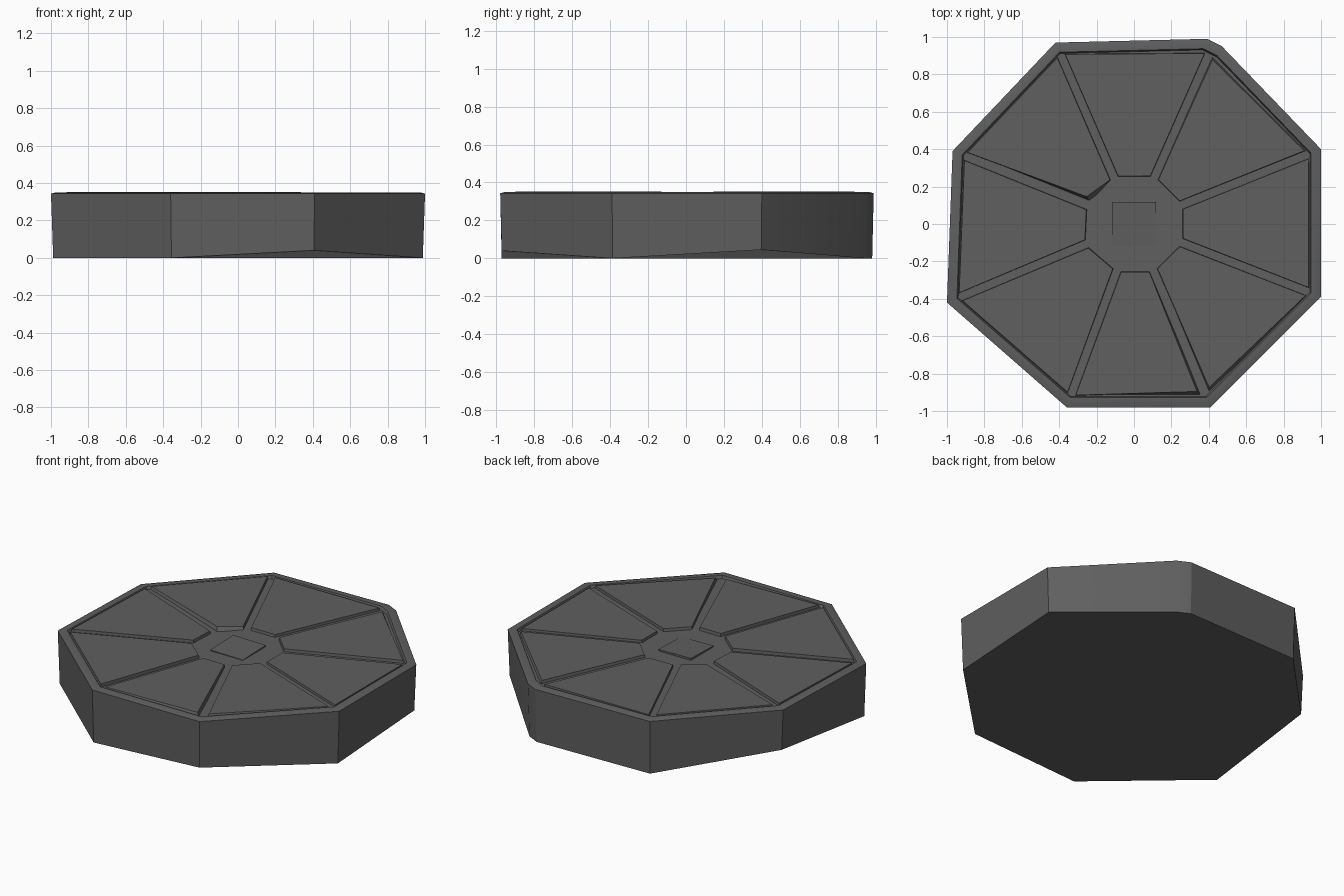
import bpy, bmesh, math
from mathutils import Vector

cube = bpy.data.objects.get("Cube")
if cube:
    bpy.data.objects.remove(cube, do_unlink=True)

stone = bpy.data.materials.new("dark_grey_stone")
stone.use_nodes = True
GREY = (0.115, 0.115, 0.115, 1)
stone.diffuse_color = GREY
stone.node_tree.nodes["Principled BSDF"].inputs["Base Color"].default_value = GREY

# uneven octagon, counter-clockwise, with the height of each lower corner
RING = [(1, -0.39), (1, 0.40), (0.43, 0.975), (-0.42, 0.97),
        (-0.97, 0.39), (-1, -0.42), (-0.36, -0.98), (0.41, -0.98)]
FOOT = [0, 0.045, 0, 0, 0.08, 0, 0, 0.04]
CORNERS = [Vector((x, y, 0)) for x, y in RING]
FLOOR = 0.332


def loft(name, loops, smooth=False):
    """Skin a stack of equal loops and cap both ends."""
    bm = bmesh.new()
    rows = [[bm.verts.new(p) for p in loop] for loop in loops]
    for low, high in zip(rows, rows[1:]):
        n = len(low)
        for i in range(n):
            j = (i + 1) % n
            bm.faces.new((low[i], low[j], high[j], high[i]))
    bm.faces.new(rows[0][::-1])
    bm.faces.new(rows[-1])
    bmesh.ops.recalc_face_normals(bm, faces=bm.faces)
    mesh = bpy.data.meshes.new(name)
    bm.to_mesh(mesh)
    bm.free()
    obj = bpy.data.objects.new(name, mesh)
    bpy.context.collection.objects.link(obj)
    mesh.materials.append(stone)
    if smooth:
        bpy.ops.object.select_all(action='DESELECT')
        obj.select_set(True)
        bpy.context.view_layer.objects.active = obj
        bpy.ops.object.shade_smooth_by_angle(angle=math.radians(27))
    return obj


# slab with a raised rim; one corner is knocked off
outline = CORNERS[:2] + [Vector((0.47, 0.95, 0)), Vector((0.39, 0.99, 0))] + CORNERS[3:]
feet = FOOT[:2] + [0, 0] + FOOT[3:]


def ring(scale, z):
    return [Vector((p.x * scale, p.y * scale, z)) for p in outline]


bottom = [Vector((p.x * 0.988, p.y * 0.992, z)) for p, z in zip(outline, feet)]
loft("slab", [bottom, ring(1, 0.343), ring(0.975, 0.35),
              ring(0.947, 0.35), ring(0.94, FLOOR)], smooth=True)

# eight raised panels, separated by radial grooves around a sunken hub
GAP = 0.021
WORN = {(3, 3): 0.035, (6, 2): 0.035, (7, 1): 0.03, (1, 1): 0.012, (1, 2): 0.02}
TOPS = [0.347, 0.35, 0.349, 0.353, 0.35, 0.352, 0.351, 0.35]
for i in range(8):
    a, b = CORNERS[i], CORNERS[(i + 1) % 8]
    # each side steps away from its groove line
    side_a = Vector((-a.y, a.x, 0)).normalized() * GAP
    side_b = Vector((b.y, -b.x, 0)).normalized() * GAP
    base = [a * 0.25 + side_a, a * 0.93 + side_a, b * 0.93 + side_b, b * 0.25 + side_b]
    middle = sum(base, Vector()) / 4
    top = []
    for k, p in enumerate(base):
        inward = (middle - p).normalized() * WORN.get((i, k), 0.005)
        top.append(p + inward + Vector((0, 0, TOPS[i])))
    base = [p + Vector((0, 0, FLOOR - 0.01)) for p in base]
    loft(f"panel_{i + 1}", [base, top])

# slightly tilted square plate on the hub
S = 0.117
square = [(-S, -S), (S, -S), (S, S), (-S, S)]
loft("hub_plate", [[Vector((x, y, FLOOR - 0.01)) for x, y in square],
                   [Vector((x, y, FLOOR + 0.008 + 0.03 * (y - x * 0.5))) for x, y in square]])
